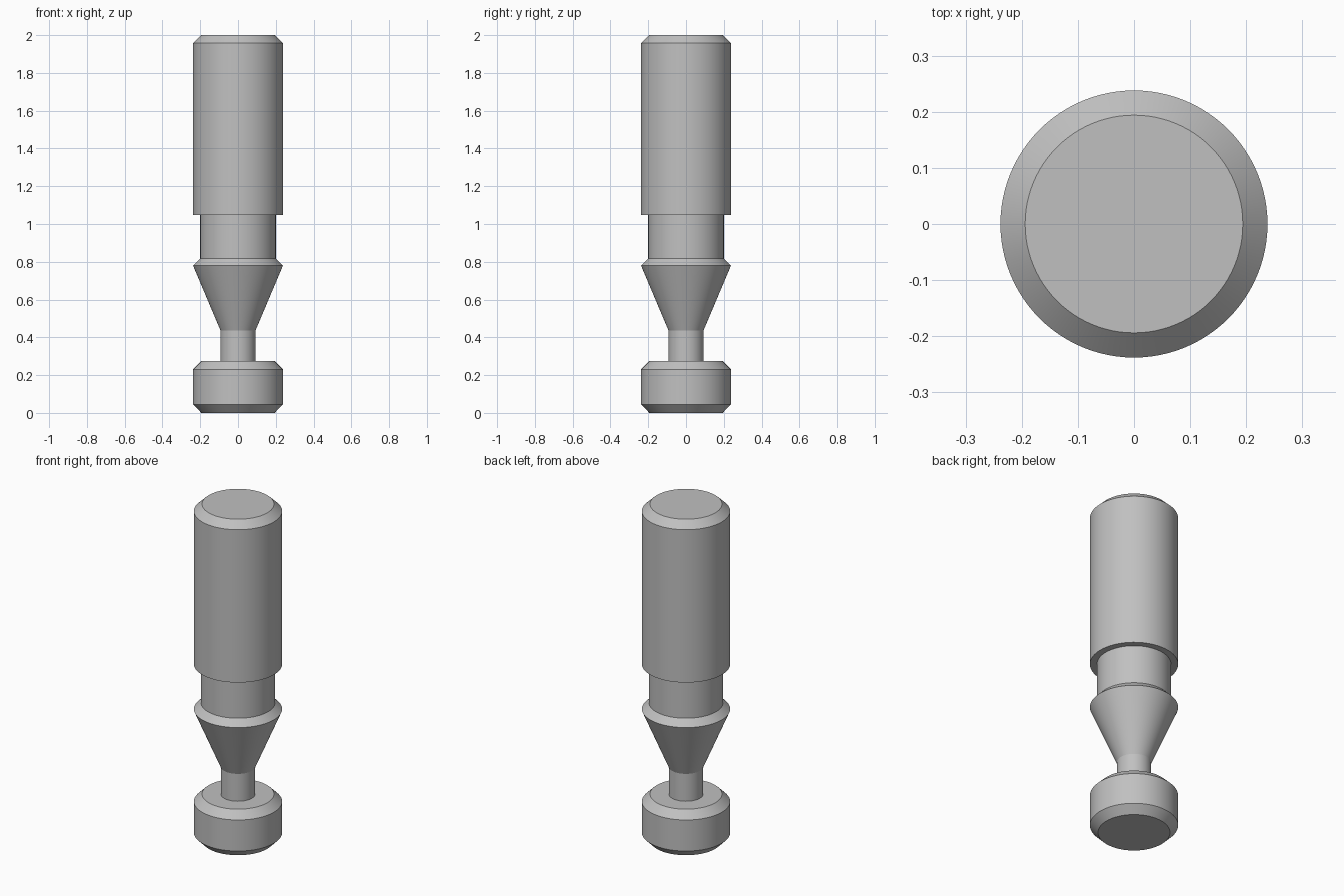
import bpy
import bmesh
import math

cube = bpy.data.objects.get("Cube")
if cube:
    bpy.data.objects.remove(cube, do_unlink=True)

# Single plain metal colour
steel = bpy.data.materials.new("steel_grey")
steel.use_nodes = True
colour = (0.53, 0.53, 0.53, 1)
steel.diffuse_color = colour
steel.node_tree.nodes["Principled BSDF"].inputs["Base Color"].default_value = colour

SEGMENTS = 96
BODY = 0.238      # widest radius
CHAMFER = 0.194   # radius of the chamfered ends
NECK = 0.2
STEM = 0.093

# Half profile (radius, height) from the bottom centre to the top centre
profile = [
    (0, 0), (CHAMFER, 0), (BODY, 0.045), (BODY, 0.23), (CHAMFER, 0.274),  # foot
    (STEM, 0.274), (STEM, 0.437),                                         # stem
    (BODY, 0.78), (NECK, 0.818),                                          # cone
    (NECK, 1.048),                                                        # neck
    (BODY, 1.048), (BODY, 1.958), (CHAMFER, 2), (0, 2),                   # shank
]

# Turn the profile around the vertical axis
bm = bmesh.new()
verts = [bm.verts.new((r, 0, z)) for r, z in profile]
edges = [bm.edges.new(pair) for pair in zip(verts, verts[1:])]
bmesh.ops.spin(bm, geom=verts + edges, cent=(0, 0, 0), axis=(0, 0, 1),
               angle=math.tau, steps=SEGMENTS, use_merge=True)
bmesh.ops.remove_doubles(bm, verts=bm.verts, dist=0.0001)
bmesh.ops.recalc_face_normals(bm, faces=bm.faces)

mesh = bpy.data.meshes.new("turned_pin")
bm.to_mesh(mesh)
bm.free()
mesh.materials.append(steel)
pin = bpy.data.objects.new("turned_pin", mesh)
bpy.context.collection.objects.link(pin)

# Smooth round walls, crisp shoulders and chamfers
bpy.ops.object.select_all(action="DESELECT")
pin.select_set(True)
bpy.context.view_layer.objects.active = pin
bpy.ops.object.shade_smooth_by_angle(angle=math.radians(20))
